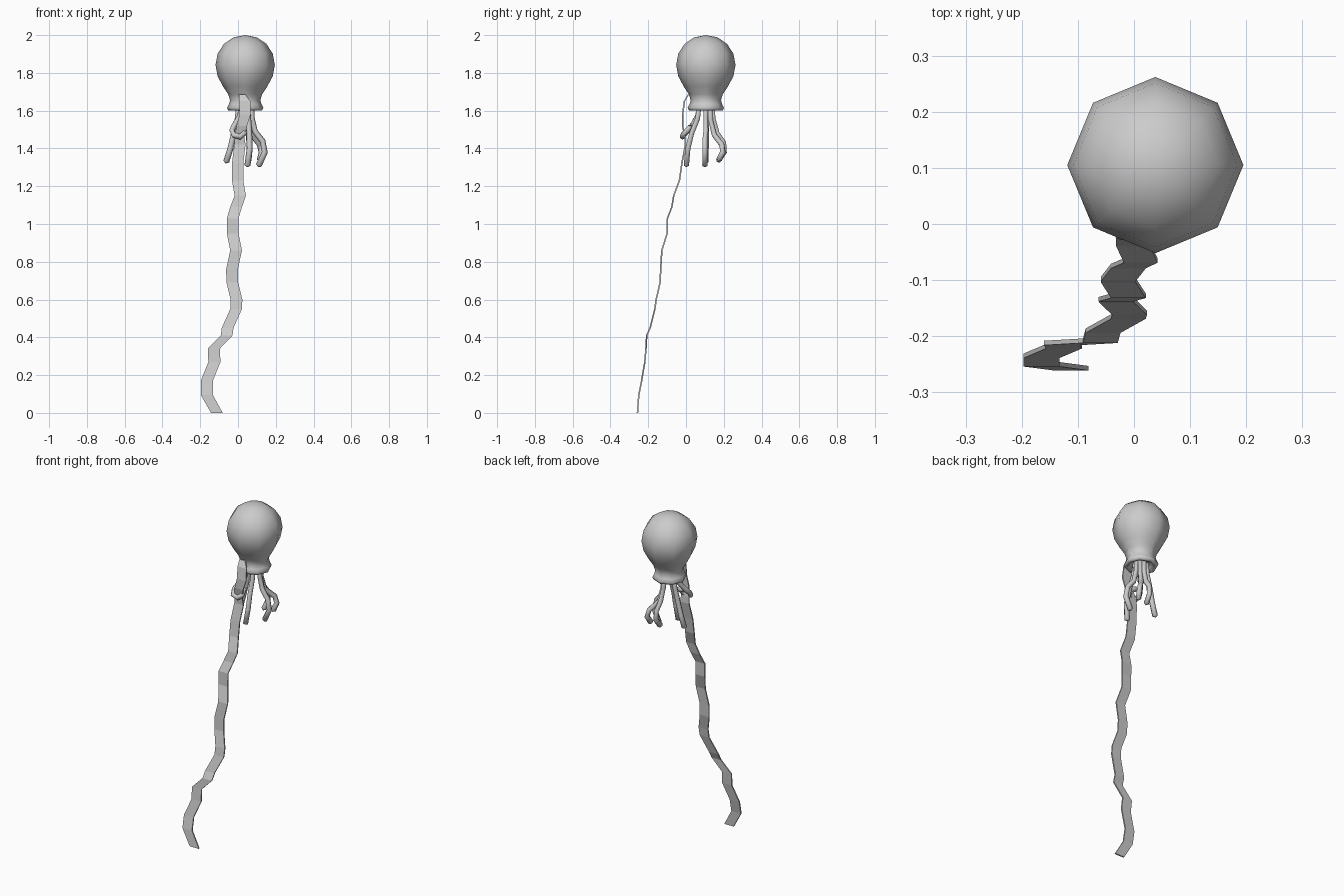
import bpy, bmesh, math
from mathutils import Vector

def make_object(name, bm, smooth=True):
    bmesh.ops.recalc_face_normals(bm, faces=bm.faces)
    me = bpy.data.meshes.new(name)
    bm.to_mesh(me)
    bm.free()
    for p in me.polygons:
        p.use_smooth = smooth
    ob = bpy.data.objects.new(name, me)
    bpy.context.collection.objects.link(ob)
    return ob

def tube(name, pts, radii, sides=6):
    # tapered low-poly tube along a path
    bm = bmesh.new()
    pts = [Vector(p) for p in pts]
    rings, side = [], Vector((1, 0, 0))
    for i, p in enumerate(pts):
        t = (pts[min(i + 1, len(pts) - 1)] - pts[max(i - 1, 0)]).normalized()
        side = (side - t * side.dot(t)).normalized()
        up = t.cross(side)
        r = radii[0] + (radii[1] - radii[0]) * i / (len(pts) - 1)
        ring = []
        for k in range(sides):
            a = 2 * math.pi * k / sides
            ring.append(bm.verts.new(p + (side * math.cos(a) + up * math.sin(a)) * r))
        rings.append(ring)
    for a, b in zip(rings, rings[1:]):
        for k in range(sides):
            j = (k + 1) % sides
            bm.faces.new((a[k], a[j], b[j], b[k]))
    # rounded ends
    for ring, p, q, r in ((rings[0], pts[0], pts[1], radii[0]), (rings[-1], pts[-1], pts[-2], radii[1])):
        tip = bm.verts.new(p + (p - q).normalized() * r * 0.6)
        for k in range(sides):
            bm.faces.new((ring[k], ring[(k + 1) % sides], tip))
    return make_object(name, bm)

# bulb-shaped head, eight-sided, with a flared hollow skirt
CX, CY = 0.038, 0.105
profile = [(0, 2.0), (0.062, 1.988), (0.112, 1.954), (0.146, 1.902), (0.157, 1.842),
           (0.146, 1.782), (0.117, 1.728), (0.09, 1.687), (0.08, 1.655), (0.087, 1.633),
           (0.096, 1.615), (0.09, 1.602), (0.075, 1.6), (0.062, 1.625), (0, 1.64)]
bm = bmesh.new()
vs = [bm.verts.new((CX + r, CY, z)) for r, z in profile]
es = [bm.edges.new(e) for e in zip(vs, vs[1:])]
bmesh.ops.spin(bm, geom=vs + es, cent=(CX, CY, 0), axis=(0, 0, 1), angle=2 * math.pi, steps=8)
bmesh.ops.remove_doubles(bm, verts=bm.verts, dist=0.0005)
make_object("head", bm)

# hanging tentacles
tentacles = {
    "tentacle_right": [(.07, .105, 1.64), (.074, .105, 1.56), (.09, .105, 1.49), (.13, .1, 1.44),
                       (.142, .1, 1.38), (.11, .1, 1.31)],
    "tentacle_left": [(.005, .11, 1.64), (-.002, .11, 1.56), (-.022, .11, 1.48), (-.04, .107, 1.4),
                      (-.062, .105, 1.33)],
    "tentacle_back": [(.045, .14, 1.64), (.05, .143, 1.56), (.055, .165, 1.48), (.06, .2, 1.43),
                      (.06, .203, 1.38), (.055, .17, 1.335)],
    "tentacle_back_right": [(.06, .125, 1.64), (.065, .13, 1.55), (.075, .15, 1.47), (.115, .19, 1.42),
                            (.125, .195, 1.38), (.115, .175, 1.34)],
    "tentacle_front": [(.05, .07, 1.64), (.055, .062, 1.56), (.06, .03, 1.48), (.062, .01, 1.4),
                       (.05, .002, 1.31)],
    "tentacle_holding": [(.02, .075, 1.64), (.01, .06, 1.57), (-.018, .035, 1.525), (-.032, .01, 1.495),
                         (-.022, -.015, 1.47), (.01, -.018, 1.462), (.033, -.01, 1.48), (.03, .015, 1.505),
                         (.005, .02, 1.51)],
}
for name, pts in tentacles.items():
    tube(name, pts, (0.014, 0.016))

# long wavy ribbon: centre x, y, z, half width
path = [(.022, .012, 1.685, .018), (.035, -.008, 1.65, .03), (.038, -.018, 1.58, .03),
        (.02, -.018, 1.52, .028), (.008, -.005, 1.46, .026), (.01, -.003, 1.42, .03),
        (-.002, -.022, 1.32, .03), (-.002, -.035, 1.23, .03), (.012, -.065, 1.15, .03),
        (-.01, -.075, 1.09, .031), (-.028, -.098, 1.03, .031), (-.028, -.1, .95, .031),
        (-.01, -.128, .86, .031), (-.032, -.134, .76, .031), (-.03, -.137, .69, .031),
        (-.008, -.158, .6, .031), (-.01, -.165, .55, .031), (-.055, -.19, .45, .031),
        (-.06, -.208, .41, .031), (-.128, -.212, .34, .032), (-.125, -.218, .27, .032),
        (-.165, -.235, .17, .032), (-.165, -.25, .095, .032), (-.112, -.257, 0, .031)]
T = 0.004
bm = bmesh.new()
rings = [[bm.verts.new((x + sx * w, y + sy * T, z)) for sx, sy in ((-1, -1), (1, -1), (1, 1), (-1, 1))]
         for x, y, z, w in path]
for a, b in zip(rings, rings[1:]):
    for k in range(4):
        j = (k + 1) % 4
        bm.faces.new((a[k], a[j], b[j], b[k]))
bm.faces.new(rings[0])
bm.faces.new(rings[-1])
make_object("ribbon", bm, smooth=False)
